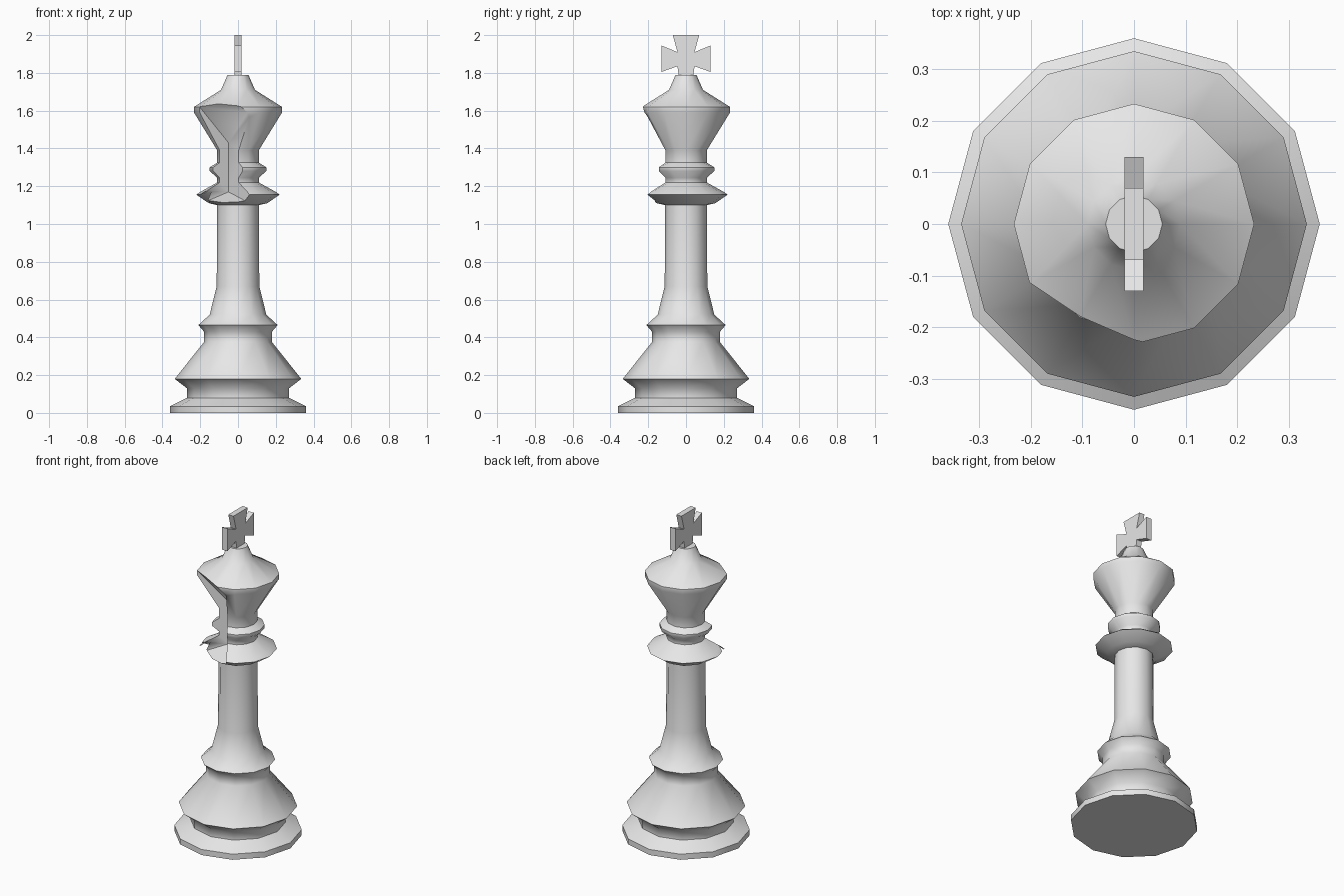
import bpy, bmesh, math
from mathutils import Vector

cube = bpy.data.objects.get("Cube")
if cube:
    bpy.data.objects.remove(cube, do_unlink=True)

SIDES = 12

stone = bpy.data.materials.new("pale_grey")
stone.use_nodes = True
GREY = (0.8, 0.8, 0.8, 1)
stone.diffuse_color = GREY
stone.node_tree.nodes["Principled BSDF"].inputs["Base Color"].default_value = GREY


def finish(bm, name):
    bmesh.ops.recalc_face_normals(bm, faces=bm.faces)
    mesh = bpy.data.meshes.new(name)
    bm.to_mesh(mesh)
    bm.free()
    obj = bpy.data.objects.new(name, mesh)
    mesh.materials.append(stone)
    bpy.context.collection.objects.link(obj)
    return obj


def lathe(name, profile):
    """Turn a radius/height profile around the z axis and cap both ends."""
    bm = bmesh.new()
    rings = [[bm.verts.new((r * math.cos(a), r * math.sin(a), z))
              for a in (math.tau * i / SIDES for i in range(SIDES))]
             for r, z in profile]
    for low, high in zip(rings, rings[1:]):
        for i in range(SIDES):
            j = (i + 1) % SIDES
            bm.faces.new((low[i], low[j], high[j], high[i]))
    bm.faces.new(rings[0])
    bm.faces.new(rings[-1])
    return finish(bm, name)


def hull_cutter(name, points):
    bm = bmesh.new()
    for p in points:
        bm.verts.new(p)
    bmesh.ops.convex_hull(bm, input=bm.verts)
    obj = finish(bm, name)
    obj.hide_render = True
    return obj


def cut(target, cutter):
    mod = target.modifiers.new(cutter.name, 'BOOLEAN')
    mod.operation = 'DIFFERENCE'
    mod.solver = 'EXACT'
    mod.object = cutter
    bpy.context.view_layer.objects.active = target
    bpy.ops.object.modifier_apply(modifier=mod.name)
    bpy.data.objects.remove(cutter, do_unlink=True)


# Turned body: base, waist, column, collar, neck ring, head
body = lathe("turned_body", [
    (.36, 0), (.36, .035), (.27, .08), (.27, .13), (.335, .18),
    (.18, .375), (.18, .43), (.21, .465), (.15, .52), (.113, .67),
    (.11, 1.1), (.155, 1.11), (.22, 1.155), (.2, 1.17), (.11, 1.22),
    (.11, 1.245), (.15, 1.28), (.15, 1.3), (.11, 1.325), (.11, 1.39),
    (.233, 1.59), (.233, 1.62), (.09, 1.71), (.055, 1.79)])

# Broken-out wedge at the front of the head, neck and collar
hinge = Vector((-.05, -.02, 0))
left = Vector((-.15, -.09, 0)) * 1.4
right = Vector((.12, -.2, 0)) * 1.4
ends = [(hinge, 1.17, 1.43), (hinge + left, 1.08, 1.69),
        (hinge + right, 1.08, 1.64), (hinge + left + right, 1.05, 1.71)]
cut(body, hull_cutter("wedge_cutter",
                      [(p.x, p.y, z) for p, *heights in ends for z in heights]))

# Chip under the collar beside the wedge
cut(body, hull_cutter("chip_cutter", [
    (-.14, -.08, 1.18), (-.14, .06, 1.08), (-.3, -.12, 1.16),
    (-.3, .0, 1.08), (-.2, -.15, 1.05)]))

# Flared cross on top, thin from side to side
half = [(.037, 1.77), (.045, 1.835), (.13, 1.805), (.13, 1.945),
        (.045, 1.91), (.07, 2.0)]
outline = half + [(-y, z) for y, z in reversed(half)]
bm = bmesh.new()
face = bm.faces.new([bm.verts.new((-.018, y, z)) for y, z in outline])
new = bmesh.ops.extrude_face_region(bm, geom=[face])["geom"]
bmesh.ops.translate(bm, vec=(.036, 0, 0),
                    verts=[g for g in new if isinstance(g, bmesh.types.BMVert)])
cross = finish(bm, "top_cross")

# Soft turned surfaces, crisp breaks and rims
bpy.ops.object.select_all(action='DESELECT')
body.select_set(True)
bpy.context.view_layer.objects.active = body
bpy.ops.object.shade_smooth_by_angle(angle=math.radians(55))
